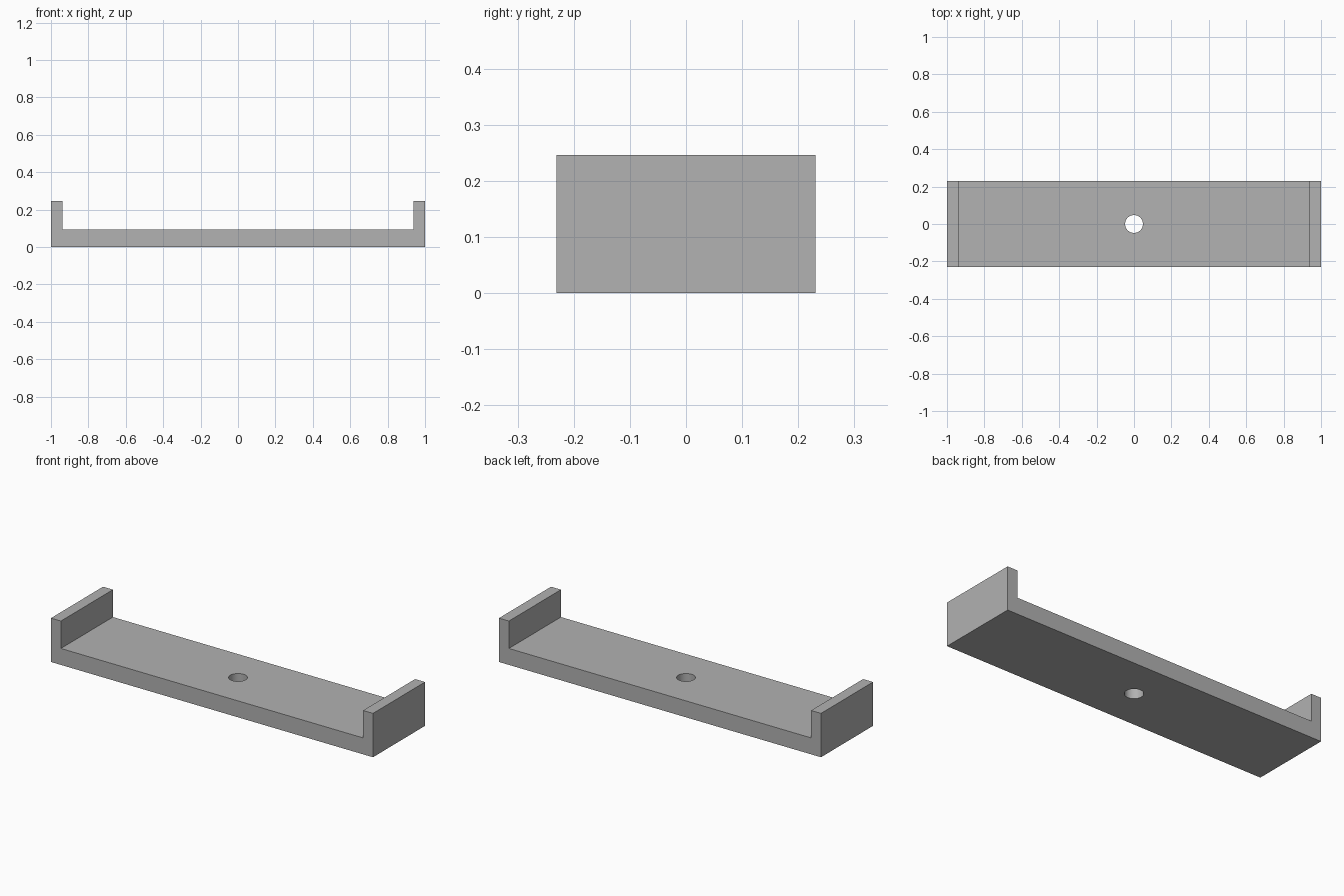
import bpy
import bmesh

cube = bpy.data.objects.get("Cube")
if cube:
    bpy.data.objects.remove(cube, do_unlink=True)

UNIT = 2 / 65  # the long side is 65 units
LENGTH, DEPTH, HEIGHT = 65 * UNIT, 15 * UNIT, 8 * UNIT
FLOOR, WALL, HOLE_RADIUS = 3 * UNIT, 2 * UNIT, 1.55 * UNIT

# Single grey material
grey = bpy.data.materials.new("plain grey")
grey.use_nodes = True
colour = (0.445, 0.445, 0.445, 1)
grey.diffuse_color = colour
grey.node_tree.nodes["Principled BSDF"].inputs["Base Color"].default_value = colour

# Channel bracket: half profile mirrored, then extruded along y
half = [(LENGTH / 2, 0), (LENGTH / 2, HEIGHT),
        (LENGTH / 2 - WALL, HEIGHT), (LENGTH / 2 - WALL, FLOOR)]
profile = half + [(-x, z) for x, z in reversed(half)]
bm = bmesh.new()
face = bm.faces.new([bm.verts.new((x, -DEPTH / 2, z)) for x, z in profile])
result = bmesh.ops.extrude_face_region(bm, geom=[face])
moved = [v for v in result["geom"] if isinstance(v, bmesh.types.BMVert)]
bmesh.ops.translate(bm, verts=moved, vec=(0, DEPTH, 0))
bmesh.ops.recalc_face_normals(bm, faces=bm.faces)
mesh = bpy.data.meshes.new("channel_bracket")
bm.to_mesh(mesh)
bm.free()
mesh.materials.append(grey)
bracket = bpy.data.objects.new("channel_bracket", mesh)
bpy.context.collection.objects.link(bracket)

# Screw hole through the middle of the floor
bpy.ops.mesh.primitive_cylinder_add(vertices=48, radius=HOLE_RADIUS,
                                    depth=FLOOR * 3, location=(0, 0, FLOOR / 2))
cutter = bpy.context.object
cutter.name = "hole_cutter"
cutter.hide_render = True
cutter.data.materials.append(grey)

hole = bracket.modifiers.new("screw_hole", "BOOLEAN")
hole.operation = "DIFFERENCE"
hole.solver = "EXACT"
hole.object = cutter

bpy.ops.object.select_all(action="DESELECT")
bracket.select_set(True)
bpy.context.view_layer.objects.active = bracket
bpy.ops.object.modifier_apply(modifier=hole.name)
bpy.data.objects.remove(cutter, do_unlink=True)
bpy.ops.object.shade_smooth_by_angle()
